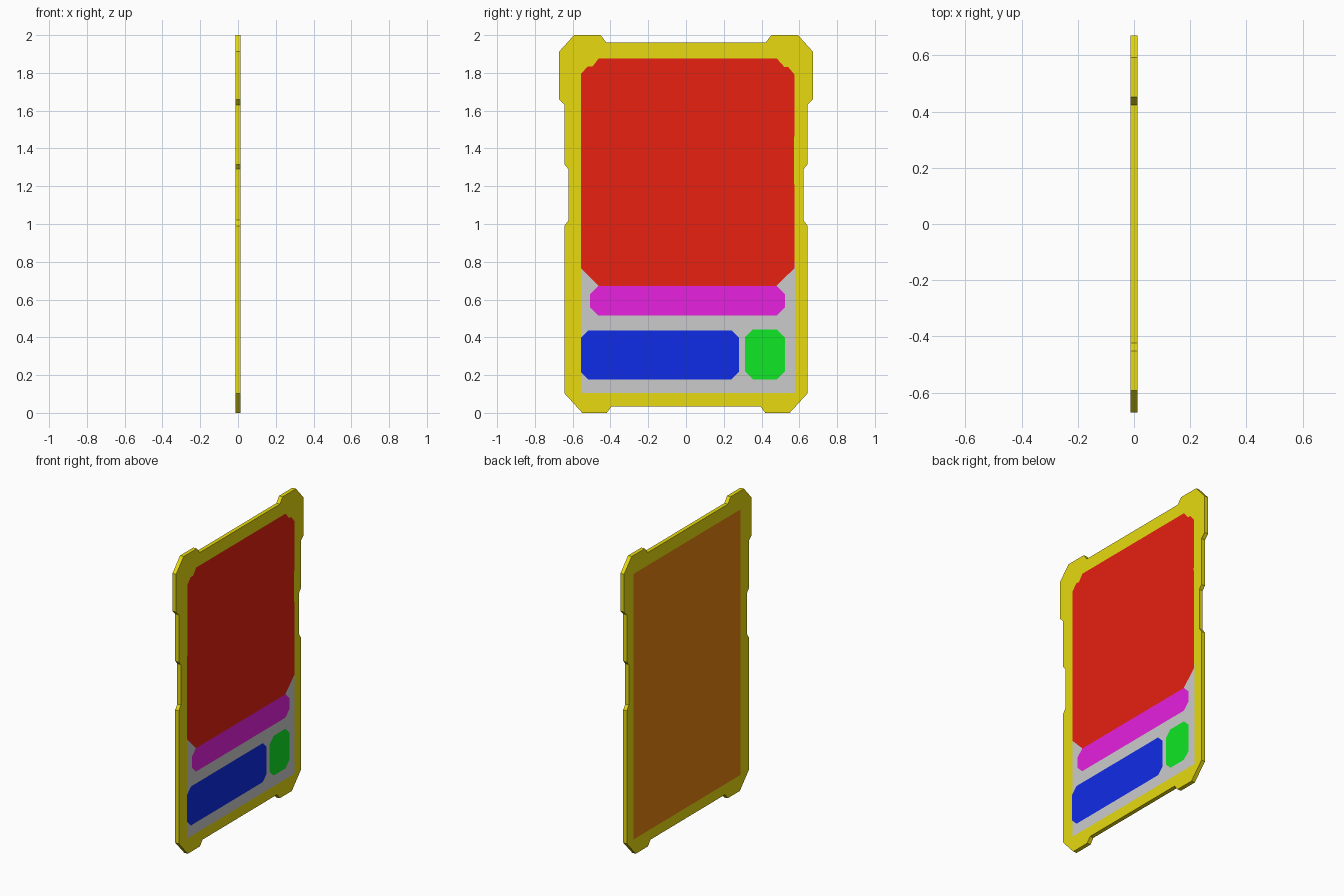
import bpy, bmesh

if "Cube" in bpy.data.objects:
    bpy.data.objects.remove(bpy.data.objects["Cube"])

HALF = 0.0132   # half thickness of the slab
STEP = 0.0005   # panel layers lie just above the slab


def material(name, rgb):
    m = bpy.data.materials.new(name)
    m.diffuse_color = (*rgb, 1)
    m.use_nodes = True
    m.node_tree.nodes["Principled BSDF"].inputs["Base Color"].default_value = m.diffuse_color
    return m


def plate(name, outline, x, rgb=None, depth=0.0, back=False):
    """Flat polygon from (y, z) points at x, facing +x (or -x); optional depth towards -x."""
    bm = bmesh.new()
    face = bm.faces.new([bm.verts.new((x, y, z)) for y, z in outline])
    face.normal_update()
    if (face.normal.x < 0) != back:
        face.normal_flip()
    if depth:
        ext = bmesh.ops.extrude_face_region(bm, geom=[face], use_keep_orig=True)
        moved = [v for v in ext["geom"] if isinstance(v, bmesh.types.BMVert)]
        bmesh.ops.translate(bm, verts=moved, vec=(-depth, 0, 0))
        bmesh.ops.recalc_face_normals(bm, faces=bm.faces)
    mesh = bpy.data.meshes.new(name)
    bm.to_mesh(mesh)
    bm.free()
    if rgb:
        mesh.materials.append(material(name + "_colour", rgb))
    obj = bpy.data.objects.new(name, mesh)
    bpy.context.collection.objects.link(obj)
    return obj


def chamfered(y0, y1, z0, z1, c):
    return [(y0 + c, z0), (y1 - c, z0), (y1, z0 + c), (y1, z1 - c),
            (y1 - c, z1), (y0 + c, z1), (y0, z1 - c), (y0, z0 + c)]


def rect(y0, y1, z0, z1):
    return [(y0, z0), (y1, z0), (y1, z1), (y0, z1)]


# notched frame slab: half profile mirrored across y = 0
half = [(0.393, 0.035), (0.42, 0), (0.549, 0), (0.643, 0.103), (0.643, 0.99),
        (0.622, 1.02), (0.622, 1.29), (0.643, 1.315), (0.643, 1.63),
        (0.672, 1.66), (0.672, 1.912), (0.593, 2.0), (0.452, 2.0), (0.423, 1.962)]
outline = half + [(-y, z) for y, z in reversed(half)]
plate("frame", outline, HALF, (0.8, 0.7, 0.005), depth=2 * HALF)

# grey base panel and back panel
plate("base_panel", rect(-0.555, 0.577, 0.105, 0.80), HALF + STEP)
plate("back_panel", rect(-0.555, 0.572, 0.105, 1.877), -HALF - STEP, (0.8, 0.225, 0.005), back=True)

# large main panel with stepped upper corners
main = [(-0.463, 0.672), (0.478, 0.672), (0.575, 0.767), (0.572, 1.46), (0.575, 1.47),
        (0.575, 1.79), (0.54, 1.832), (0.52, 1.832), (0.48, 1.877),
        (-0.462, 1.877), (-0.494, 1.835), (-0.52, 1.835), (-0.555, 1.795), (-0.556, 0.767)]
top = HALF + 2 * STEP
plate("main_panel", main, top, (0.8, 0.015, 0.005))

# lower panels
plate("title_strip", chamfered(-0.507, 0.523, 0.516, 0.672, 0.042), top, (0.8, 0.015, 0.74))
plate("wide_panel", chamfered(-0.557, 0.281, 0.177, 0.437, 0.04), top, (0.005, 0.025, 0.8))
plate("small_panel", chamfered(0.313, 0.523, 0.177, 0.442, 0.042), top, (0.005, 0.8, 0.018))
